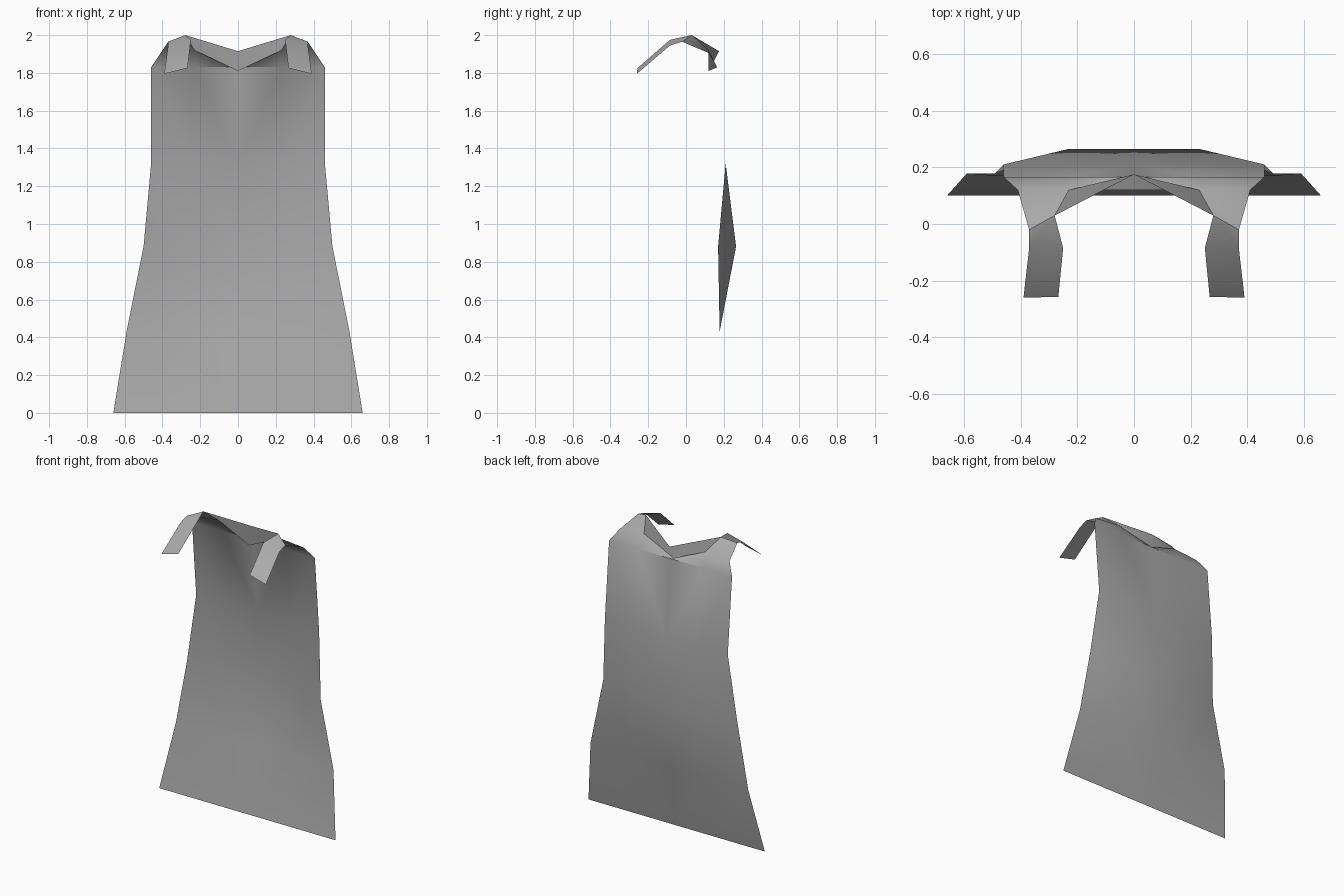
import bpy, bmesh, math

if "Cube" in bpy.data.objects:
    bpy.data.objects.remove(bpy.data.objects["Cube"], do_unlink=True)

# One plain grey cloth
cloth = bpy.data.materials.new("grey_cloth")
cloth.use_nodes = True
GREY = (0.4, 0.4, 0.4, 1.0)
cloth.diffuse_color = GREY
bsdf = cloth.node_tree.nodes["Principled BSDF"]
bsdf.inputs["Base Color"].default_value = GREY
bsdf.inputs["Roughness"].default_value = 0.8


def cloth_sheet(name, rows):
    """Bridge rows of points (centre to outer edge) and mirror across x."""
    bm = bmesh.new()
    grid = [[bm.verts.new(p) for p in row] for row in rows]
    for low, high in zip(grid, grid[1:]):
        n = min(len(low), len(high))
        low, high = low[-n:], high[-n:]
        for i in range(n - 1):
            bm.faces.new((low[i], high[i], high[i + 1], low[i + 1]))
    mesh = bpy.data.meshes.new(name)
    bm.to_mesh(mesh)
    bm.free()
    mesh.materials.append(cloth)
    obj = bpy.data.objects.new(name, mesh)
    bpy.context.collection.objects.link(obj)
    mirror = obj.modifiers.new("Mirror", 'MIRROR')
    mirror.use_clip = True
    mirror.merge_threshold = 0.001
    bpy.ops.object.select_all(action='DESELECT')
    obj.select_set(True)
    bpy.context.view_layer.objects.active = obj
    bpy.ops.object.modifier_apply(modifier="Mirror")
    bpy.ops.object.shade_smooth_by_angle(angle=math.radians(45))
    return obj


def drape_row(z, mid_x, edge_x, mid_y, edge_y):
    return [(0, mid_y, z), (mid_x, mid_y, z), (edge_x, edge_y, z)]


# Neckline and shoulder points shared by the cape and its collar
neck_centre, neck_side = (0, 0.12, 1.81), (0.23, 0.12, 1.92)
shoulder_peak = (0.28, 0.03, 2.0)

# Hanging cape, rising over the shoulders into two front straps
cloth_sheet("cape", [
    drape_row(0.0, 0.30, 0.66, 0.10, 0.10),
    drape_row(0.43, 0.27, 0.59, 0.178, 0.178),
    drape_row(0.88, 0.23, 0.50, 0.265, 0.17),
    drape_row(1.32, 0.23, 0.46, 0.21, 0.21),
    drape_row(1.83, 0.23, 0.46, 0.165, 0.165),
    [neck_centre, neck_side, (0.41, 0.12, 1.905)],
    [shoulder_peak, (0.37, -0.02, 1.965)],
    [(0.25, -0.085, 1.975), (0.37, -0.085, 1.945)],
    [(0.267, -0.257, 1.825), (0.39, -0.26, 1.795)],
])

# Collar flaring back from the neckline
cloth_sheet("collar", [
    [neck_centre, neck_side],
    [(0, 0.175, 1.915), shoulder_peak],
])
